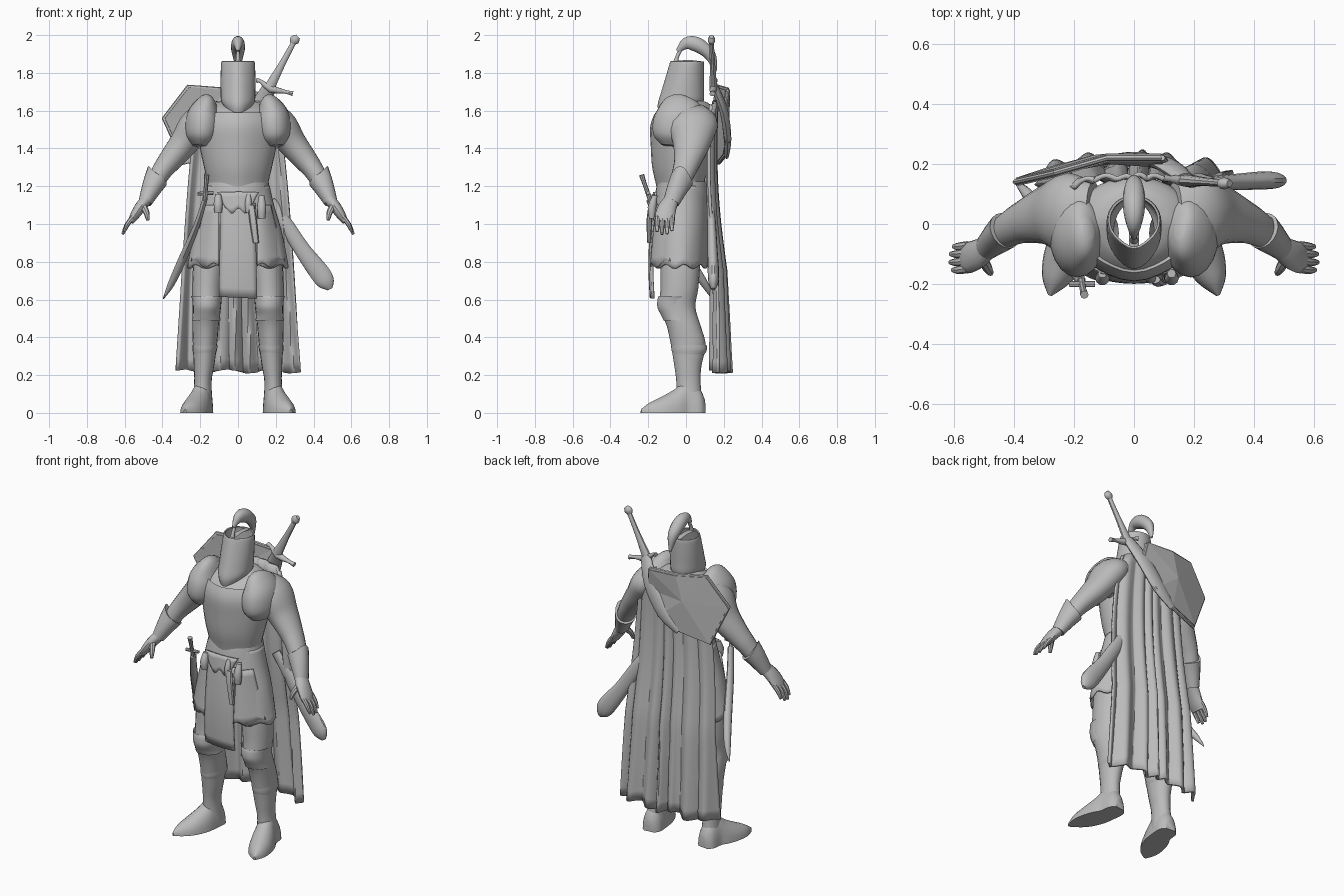
import bpy, bmesh, math
from mathutils import Vector

steel = bpy.data.materials.new("plain_grey")
steel.diffuse_color = (0.5, 0.5, 0.5, 1)


def finish(name, bm, mirror=False, smooth=True, solid=0, offset=0):
    bmesh.ops.recalc_face_normals(bm, faces=bm.faces)
    me = bpy.data.meshes.new(name)
    bm.to_mesh(me)
    bm.free()
    ob = bpy.data.objects.new(name, me)
    bpy.context.collection.objects.link(ob)
    me.materials.append(steel)
    if solid:
        m = ob.modifiers.new("thickness", 'SOLIDIFY')
        m.thickness, m.offset = solid, offset
    if mirror:
        ob.modifiers.new("mirror", 'MIRROR')
    if smooth:
        bpy.context.view_layer.objects.active = ob
        bpy.ops.object.select_all(action='DESELECT')
        ob.select_set(True)
        bpy.ops.object.shade_smooth_by_angle(angle=math.radians(40))
    return ob


def spline(pts, sub):
    """Catmull-Rom resampling of (x, y, z, ra, rb) rows."""
    out = []
    for i in range(len(pts) - 1):
        p = [pts[max(i - 1, 0)], pts[i], pts[i + 1], pts[min(i + 2, len(pts) - 1)]]
        for s in range(sub):
            t = s / sub
            out.append([0.5 * (2 * b + (c - a) * t + (2 * a - 5 * b + 4 * c - d) * t * t
                               + (3 * b - a - 3 * c + d) * t ** 3) for a, b, c, d in zip(*p)])
    return out + [list(pts[-1])]


def tube(name, pts, n=16, ref=(0, 1, 0), level=False, sub=4, mirror=False,
         shape=None, caps=True, solid=0):
    """Elliptical sections swept along a path; level keeps sections horizontal."""
    rows = spline(pts, sub) if sub > 1 else pts
    bm, rings = bmesh.new(), []
    for i, r in enumerate(rows):
        c = Vector(r[:3])
        t = Vector(rows[min(i + 1, len(rows) - 1)][:3]) - Vector(rows[max(i - 1, 0)][:3])
        t.normalize()
        u = Vector((1, 0, 0)) if level else (Vector(ref) - t * t.dot(Vector(ref))).normalized()
        v = Vector((0, 1, 0)) if level else t.cross(u)
        ring = []
        for k in range(n):
            a = math.tau * k / n
            p = c + u * max(r[3], .002) * math.cos(a) + v * max(r[4], .002) * math.sin(a)
            ring.append(bm.verts.new(shape(p, a, i / (len(rows) - 1)) if shape else p))
        rings.append(ring)
    for a, b in zip(rings, rings[1:]):
        for k in range(n):
            bm.faces.new((a[k], a[(k + 1) % n], b[(k + 1) % n], b[k]))
    if caps:
        bm.faces.new(rings[0])
        bm.faces.new(rings[-1])
    return finish(name, bm, mirror, solid=solid)


def sheet(name, f, nu, nv, solid, mirror=False):
    """Grid surface from f(u, v) with u, v in 0..1."""
    bm = bmesh.new()
    g = [[bm.verts.new(f(i / nu, j / nv)) for i in range(nu + 1)] for j in range(nv + 1)]
    for j in range(nv):
        for i in range(nu):
            bm.faces.new((g[j][i], g[j][i + 1], g[j + 1][i + 1], g[j + 1][i]))
    return finish(name, bm, mirror, solid=solid)


# Breastplate with a soft central ridge and a collar dipping at the front
def ridge(p, a, t):
    f = max(0, -math.sin(a))
    p.y -= 0.012 * f ** 12
    if p.z > 1.6:
        p.z -= .03 * f
    return p

tube("breastplate", [(0, -.015, 1.1, .155, .115), (0, -.025, 1.2, .158, .12), (0, -.025, 1.3, .18, .142),
     (0, -.015, 1.42, .205, .16), (0, -.01, 1.52, .212, .167), (0, .002, 1.59, .192, .152),
     (0, .005, 1.635, .135, .12), (0, .005, 1.65, .08, .09)], 32, level=True, shape=ridge, caps=False)

# Helmet: pointed lower front, open crown, brow band
def visor(p, a, t):
    f = max(0, -math.sin(a))
    p.z -= .05 * f ** 2 * (1 - t) ** 3
    p.y -= .012 * f ** 8
    return p

tube("helmet", [(0, -.025, 1.625, .07, .1), (0, -.022, 1.655, .086, .112), (0, -.012, 1.71, .088, .103),
     (0, 0, 1.78, .088, .092), (0, .01, 1.845, .086, .082), (0, .012, 1.86, .082, .078)],
     32, level=True, shape=visor, caps=False, solid=.008)
tube("helmet_brow_band", [(0, -.002, 1.757, .0915, .097), (0, .0, 1.768, .0915, .095)], 32, level=True,
     sub=1, caps=False,
     shape=lambda p, a, t: Vector((p.x, p.y - .011 * max(0, -math.sin(a)) ** 8, p.z)))
tube("crown_strap", [(0, -.075, 1.855, .016, .006), (0, .012, 1.862, .016, .006),
     (0, .085, 1.855, .016, .006)], 8, (1, 0, 0))

# Plume crest
tube("plume", [(0, -.045, 1.915, .008, .01), (0, 0, 1.955, .026, .032), (0, .05, 1.953, .036, .04),
     (0, .1, 1.923, .036, .036), (0, .135, 1.88, .026, .028), (0, .155, 1.805, .006, .008)], 14, (1, 0, 0))
tube("plume_stem", [(0, -.055, 1.855, .014, .014), (0, -.045, 1.89, .01, .01),
     (0, -.015, 1.95, .01, .012)], 10, (1, 0, 0))

# Pauldrons and arms
tube("pauldron", [(.15, -.02, 1.675, .03, .02), (.162, -.025, 1.65, .09, .05), (.182, -.03, 1.58, .13, .086),
     (.188, -.038, 1.51, .14, .094), (.195, -.045, 1.45, .125, .08), (.2, -.05, 1.41, .08, .04)],
     20, mirror=True)
tube("upper_arm", [(.13, .04, 1.575, .1, .07), (.215, .035, 1.53, .135, .09), (.285, .03, 1.43, .102, .078),
     (.357, .01, 1.34, .074, .064), (.403, -.01, 1.28, .062, .054), (.45, -.04, 1.2, .05, .046),
     (.49, -.075, 1.12, .04, .034)], 18, mirror=True)
def cuff(p, a, t):  # flared cuff rising to a point on the outer side
    p.z += .04 * (1 - t) * max(0, math.sin(a)) ** 3
    return p

tube("gauntlet_cuff", [(.428, -.022, 1.235, .064, .058), (.455, -.045, 1.19, .056, .051),
     (.492, -.078, 1.115, .044, .036)], 18, mirror=True, shape=cuff)
tube("palm", [(.485, -.075, 1.13, .04, .032), (.52, -.1, 1.085, .05, .03),
     (.55, -.112, 1.04, .052, .024), (.568, -.115, 1.01, .046, .016)], 14, mirror=True)
for i, (y, ln) in enumerate([(-.153, .85), (-.127, 1), (-.1, .97), (-.075, .8)]):
    tube("finger_%d" % (i + 1), [(.553, y + .004, 1.04, .014, .014), (.553 + .035 * ln, y, 1.04 - .045 * ln, .014, .013),
         (.553 + .058 * ln, y, 1.04 - .095 * ln, .008, .007)], 8, mirror=True, sub=3)
tube("thumb", [(.505, -.115, 1.1, .018, .02), (.485, -.15, 1.06, .015, .016),
     (.477, -.165, 1.02, .008, .009)], 8, mirror=True, sub=3)

# Legs with greaves, knees and pointed boots
tube("leg", [(.13, -.03, .88, .08, .1), (.15, -.03, .8, .085, .105), (.163, -.035, .66, .08, .1),
     (.165, -.045, .56, .075, .095), (.172, -.012, .46, .07, .09), (.175, .012, .36, .064, .092),
     (.18, .01, .25, .054, .072), (.186, .013, .16, .046, .064), (.188, .02, .04, .055, .07)],
     20, level=True, mirror=True, caps=False)
tube("knee_guard", [(.165, -.055, .62, .084, .09), (.165, -.06, .6, .078, .092), (.165, -.065, .56, .074, .088),
     (.168, -.05, .52, .072, .085), (.168, -.04, .49, .076, .08)], 18, level=True, mirror=True, caps=False)
tube("greave_rim", [(.175, .015, .36, .066, .094), (.176, .017, .335, .065, .094),
     (.178, .014, .31, .059, .084)], 20, level=True, mirror=True, caps=False)
def sole(p, a, t):
    p.z = max(p.z, 0)
    return p

tube("boot", [(.185, .1, 0, .07, .03), (.188, .07, 0, .13, .056), (.195, .0, 0, .17, .06),
     (.214, -.06, 0, .125, .07), (.24, -.13, 0, .085, .066), (.264, -.19, 0, .055, .044),
     (.28, -.238, 0, .02, .006)], 20, (0, 0, 1), mirror=True, shape=sole)

# Armoured skirt with a wavy hem
def hem(p, a, t):
    if t > .8:
        p.z += .012 * math.sin(a * 9)
    return p

tube("skirt", [(0, -.02, 1.2, .162, .125), (0, -.025, 1.1, .185, .137), (0, -.03, .95, .228, .145),
     (0, -.035, .775, .262, .145)], 48, level=True, shape=hem, caps=False, solid=.012)
sheet("side_tasset", lambda u, v: (.1 + u * (.07 + .075 * v), -.155 - .03 * v + u * u * (.06 + .045 * v),
      1.1 - .325 * v + .02 * u * v + (.015 * math.sin(u * 9) if v > .9 else 0)), 10, 8, .012, True)
sheet("front_tabard", lambda u, v: ((u - .5) * (.18 + .02 * v), -.17 - .022 * math.sin(v * 2.4)
      + .012 * (2 * u - 1) ** 2, 1.12 - .505 * v - .01 * u), 8, 10, .014)

# Belt, buckle flap, pouches and hanging dagger
tube("belt", [(0, -.02, 1.225, .162, .13), (0, -.02, 1.2, .166, .136), (0, -.022, 1.15, .174, .142),
     (0, -.022, 1.125, .174, .14)], 32, level=True, caps=False)
sheet("belt_flap", lambda u, v: ((u - .5) * .22 * (1 - .4 * v), -.168 - .012 * v + .04 * (u - .5) ** 2,
      1.17 - .1 * v + .015 * math.cos(u * 12) * v), 12, 4, .012)
for x, z0, z1, r in [(-.105, 1.16, 1.06, .024), (.055, 1.16, 1.06, .018), (.125, 1.15, 1.03, .024)]:
    tube("belt_pouch", [(x, -.165, z0, r * .6, r * .6), (x, -.18, (z0 + z1) / 2, r, r),
         (x, -.18, z1, r * .8, r * .7)], 10, level=True, sub=2)
tube("hanging_dagger", [(.07, -.185, 1.1, .018, .013), (.08, -.195, 1.02, .02, .014),
     (.095, -.195, .9, .016, .01)], 8, level=True, sub=2)

# Hip sword
tube("hip_sword_grip", [(-.165, -.235, 1.26, .014, .014), (-.17, -.215, 1.2, .011, .011),
     (-.175, -.19, 1.13, .013, .013)], 8, sub=2)
tube("hip_sword_guard", [(-.215, -.2, 1.16, .01, .01), (-.13, -.2, 1.165, .01, .01)], 8, sub=1)
tube("hip_scabbard", [(-.175, -.19, 1.13, .022, .014), (-.22, -.12, .99, .026, .017),
     (-.3, .02, .8, .026, .023), (-.355, .1, .68, .02, .018), (-.395, .14, .605, .004, .003)], 10)

# Cape with irregular folds that grow towards the hem
def cape(u, v):
    s = 2 * u - 1
    a = s * 10.5 + .4 + .5 * math.sin(v * 3) + .6 * math.sin(s * 5)
    fold = (.35 + .65 * abs(math.sin(s * 4 + 1))) * abs(math.sin(a)) ** .9
    w = .2 + .125 * v ** .6
    y = .15 - .025 * math.sin(min(v * 1.6, 1) * math.pi) + .035 * v - (.03 + .03 * v) * s ** 4
    z = 1.655 - 1.435 * v - .03 * abs(s) ** 3 * (1 - v) - .01 * math.sin(s * 9) * v
    return (s * w + .006 * v * math.sin(a * 2), y + (.015 + .042 * v) * fold, z)

sheet("cape", cape, 90, 24, .016)

# Shield slung over the right shoulder
bm = bmesh.new()
edge = [(.09, .22, 1.7), (-.09, .22, 1.71), (-.262, .17, 1.725), (-.39, .14, 1.56), (-.285, .175, 1.325),
        (-.1, .21, 1.37), (.03, .22, 1.43), (.11, .2, 1.57)]
mid = bm.verts.new((-.13, .216, 1.56))
vs = [bm.verts.new(p) for p in edge]
for i in range(len(vs)):
    bm.faces.new((mid, vs[i], vs[(i + 1) % len(vs)]))
finish("shield", bm, smooth=False, solid=.028)
tube("shield_rim", [p + (.01, .014) for p in edge + edge[:1]], 8, (0, 1, 0), sub=1)

# Back sword: pommel, grip, guard and scabbarded blade
tube("sword_pommel", [(.288, .135, 1.955, .012, .014), (.3, .135, 1.974, .02, .026),
     (.318, .135, 1.992, .012, .014)], 12, sub=3)
tube("sword_grip", [(.3, .135, 1.97, .012, .014), (.235, .14, 1.85, .014, .018),
     (.165, .145, 1.72, .02, .03)], 10, sub=3)
tube("sword_guard", [(.29, .14, 1.69, .016, .014), (.25, .14, 1.7, .012, .01), (.175, .145, 1.715, .022, .022),
     (.12, .15, 1.755, .01, .01), (.1, .155, 1.76, .014, .014)], 10, (0, 1, 0), sub=2)
tube("sword_scabbard", [(.17, .15, 1.73, .02, .035), (.1, .2, 1.6, .022, .05),
     (0, .22, 1.45, .02, .045), (-.1, .215, 1.36, .012, .02)], 12)

# Long blunt scabbard emerging beside the left hip
tube("long_scabbard", [(.17, .13, 1.12, .016, .03), (.24, .135, 1.02, .022, .038), (.34, .14, .865, .027, .044),
     (.43, .145, .745, .03, .054), (.468, .145, .69, .026, .046), (.488, .145, .655, .01, .014)], 14)
